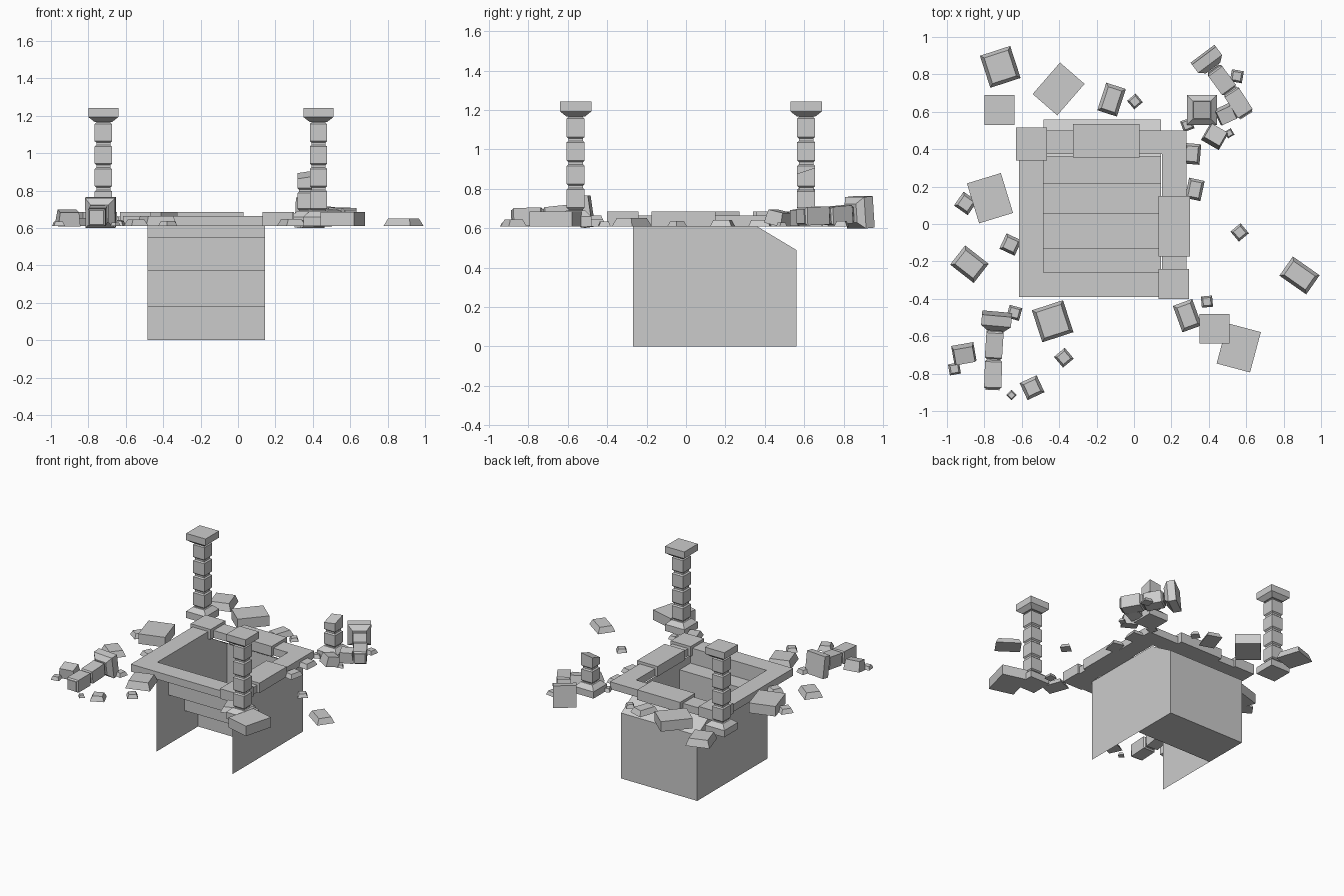
import bpy, bmesh
from math import radians
from mathutils import Vector, Matrix

cube = bpy.data.objects.get("Cube")
if cube:
    bpy.data.objects.remove(cube, do_unlink=True)

GROUND = 0.61


def finish(name, bm, matrix=Matrix(), recalc=True):
    if recalc:
        bmesh.ops.recalc_face_normals(bm, faces=bm.faces[:])
    mesh = bpy.data.meshes.new(name)
    bm.to_mesh(mesh)
    bm.free()
    obj = bpy.data.objects.new(name, mesh)
    obj.matrix_world = matrix
    bpy.context.collection.objects.link(obj)
    return obj


def stack(name, profile, matrix, slant=(0, 0)):
    """Stacked rectangles (half x, half y, z) skinned into a closed block."""
    bm = bmesh.new()
    loops = []
    for hx, hy, z in profile:
        corners = [(-hx, -hy), (hx, -hy), (hx, hy), (-hx, hy)]
        loops.append([bm.verts.new((x, y, z)) for x, y in corners])
    for v in loops[-1]:
        v.co.z += slant[0] * v.co.x + slant[1] * v.co.y
    bm.faces.new(loops[0])
    bm.faces.new(loops[-1])
    for low, high in zip(loops, loops[1:]):
        for i in range(4):
            j = (i + 1) % 4
            bm.faces.new((low[i], low[j], high[j], high[i]))
    return finish(name, bm, matrix)


def square(profile):
    return [(h, h, z) for h, z in profile]


def upright(x, y, z=GROUND, turn=0):
    return Matrix.Translation((x, y, z)) @ Matrix.Rotation(radians(turn), 4, 'Z')


def lying(start, end):
    direction = Vector(end) - Vector(start)
    return Matrix.Translation(start) @ direction.to_track_quat('Z', 'Y').to_matrix().to_4x4()


def box(name, x0, x1, y0, y1, top):
    return stack(name, [((x1 - x0) / 2, (y1 - y0) / 2, z) for z in (0, top)],
                 upright((x0 + x1) / 2, (y0 + y1) / 2))


def drum(length):
    return square([(.037, 0), (.037, .006), (.046, .014), (.046, length - .014),
                   (.037, length - .006), (.037, length)])


BASE = square([(.08, 0), (.08, .05), (.048, .08)])
CAPITAL = square([(.048, 0), (.08, .025), (.08, .075)])
FALLEN_CAPITAL = square([(.08, 0), (.08, .055), (.048, .085)])

# Stair pit: thin walls, descending steps, sloped rear roof
bm = bmesh.new()
left, right, front, back = -.485, .145, -.27, .56


def sheet(points):
    bm.faces.new([bm.verts.new(p) for p in points])


side = [(front, 0), (back, 0), (back, .49), (.36, GROUND), (front, GROUND)]
sheet([(right, y, z) for y, z in side])
sheet([(left, y, z) for y, z in reversed(side)])
run = [(-.26, GROUND), (-.26, .55), (-.13, .55), (-.13, .37), (.06, .37),
       (.06, .18), (.22, .18), (.22, 0), (back, 0), (back, .49), (.36, GROUND)]
for (ya, za), (yb, zb) in zip(run, run[1:]):
    sheet([(left, ya, za), (left, yb, zb), (right, yb, zb), (right, ya, za)])
finish("stair_pit", bm, recalc=False)

# Stone kerb around the opening
box("kerb_front", -.615, .28, -.39, -.26, .055)
box("kerb_back", -.615, .28, .375, .5, .055)
box("kerb_right", -.615, -.485, -.26, .375, .055)
box("kerb_left", .15, .28, -.26, .375, .055)
box("kerb_stone_corner", -.63, -.465, .34, .515, .075)
box("kerb_stone_back", -.325, .03, .355, .535, .075)
box("kerb_stone_side", .13, .3, -.175, .15, .075)
box("kerb_stone_front", .13, .295, -.4, -.24, .075)

# Standing columns
for label, x, y in (("rear", -.72, .61), ("front", .43, -.56)):
    stack(label + "_column_base", BASE, upright(x, y))
    for i in range(4):
        stack(f"{label}_column_drum_{i + 1}", drum(.12), upright(x, y, .69 + i * .12))
    stack(label + "_column_capital", CAPITAL, upright(x, y, 1.168))

# Broken column stub with a slanted top
stack("stub_base", BASE, upright(.363, .61))
stack("stub_drum", drum(.11), upright(.363, .61, .69))
stack("stub_broken_drum", square([(.037, 0), (.037, .006), (.046, .014), (.046, .085)]),
      upright(.363, .61, .8), slant=(.15, .33))

# Toppled column at the front
stack("front_fallen_capital", FALLEN_CAPITAL, lying((-.732, -.48, .688), (-.74, -.57, .675)))
stack("front_fallen_drum_1", drum(.16), lying((-.742, -.565, .677), (-.752, -.72, .66)))
stack("front_fallen_drum_2", drum(.165), lying((-.75, -.722, .66), (-.756, -.89, .656)))

# Toppled column at the back
stack("back_fallen_capital", FALLEN_CAPITAL, lying((.37, .905, .683), (.43, .825, .675)))
stack("back_fallen_drum_1", drum(.15), lying((.425, .83, .672), (.52, .70, .66)))
stack("back_fallen_drum_2", drum(.16), lying((.515, .715, .665), (.605, .575, .66)))

# Tumbled chunks: x, y, half x, half y, height, turn, tilt
chunks = [(-.91, -.69, .06, .05, .075, 10, 12),
          (.43, .465, .055, .05, .07, -30, -12),
          (.49, .59, .05, .045, .08, 25, 8)]
for i, (x, y, hx, hy, h, turn, tilt) in enumerate(chunks):
    stack(f"chunk_{i + 1}", [(hx, hy, 0), (hx * .85, hy * .85, h)],
          upright(x, y, GROUND + .008, turn) @ Matrix.Rotation(radians(tilt), 4, 'X'))

# Large square slabs
for i, (x, y, sx, sy, turn) in enumerate([(-.403, .722, .174, .223, -41),
                                          (-.77, .138, .19, .223, 17),
                                          (.56, -.662, .185, .223, -15)]):
    stack(f"slab_{i + 1}", [(sx / 2, sy / 2, z) for z in (0, .075)],
          upright(x, y, GROUND, turn))

# Bevelled rubble: x, y, size x, size y, turn
rubble = [(-.715, .84, .17, .18, 18), (-.12, .665, .11, .155, -18),
          (-.435, -.52, .175, .18, 18), (-.88, -.215, .16, .13, -38),
          (.885, -.275, .175, .125, -35), (.285, -.49, .11, .15, 20),
          (.31, .375, .09, .11, -5), (.325, .185, .085, .11, -12)]
pebbles = [(.005, .655, .06, 40), (.39, -.415, .06, 5), (-.375, -.715, .075, 40),
           (-.545, -.875, .1, 25), (-.655, -.915, .04, 45), (-.64, -.475, .07, -15),
           (-.96, -.775, .06, 10), (.565, -.045, .07, 40), (-.66, -.11, .09, -25),
           (-.9, .11, .09, -35), (.55, .79, .065, -10), (.51, .485, .04, 30),
           (.285, .53, .06, 20)]
rubble += [(x, y, s, s, turn) for x, y, s, turn in pebbles]
for i, (x, y, sx, sy, turn) in enumerate(rubble):
    size = min(sx, sy)
    inset = min(.018, size * .16)
    height = min(.055, .01 + size * .25)
    stack(f"rubble_{i + 1}", [(sx / 2, sy / 2, 0), (sx / 2 - inset, sy / 2 - inset, height)],
          upright(x, y, GROUND, turn))
